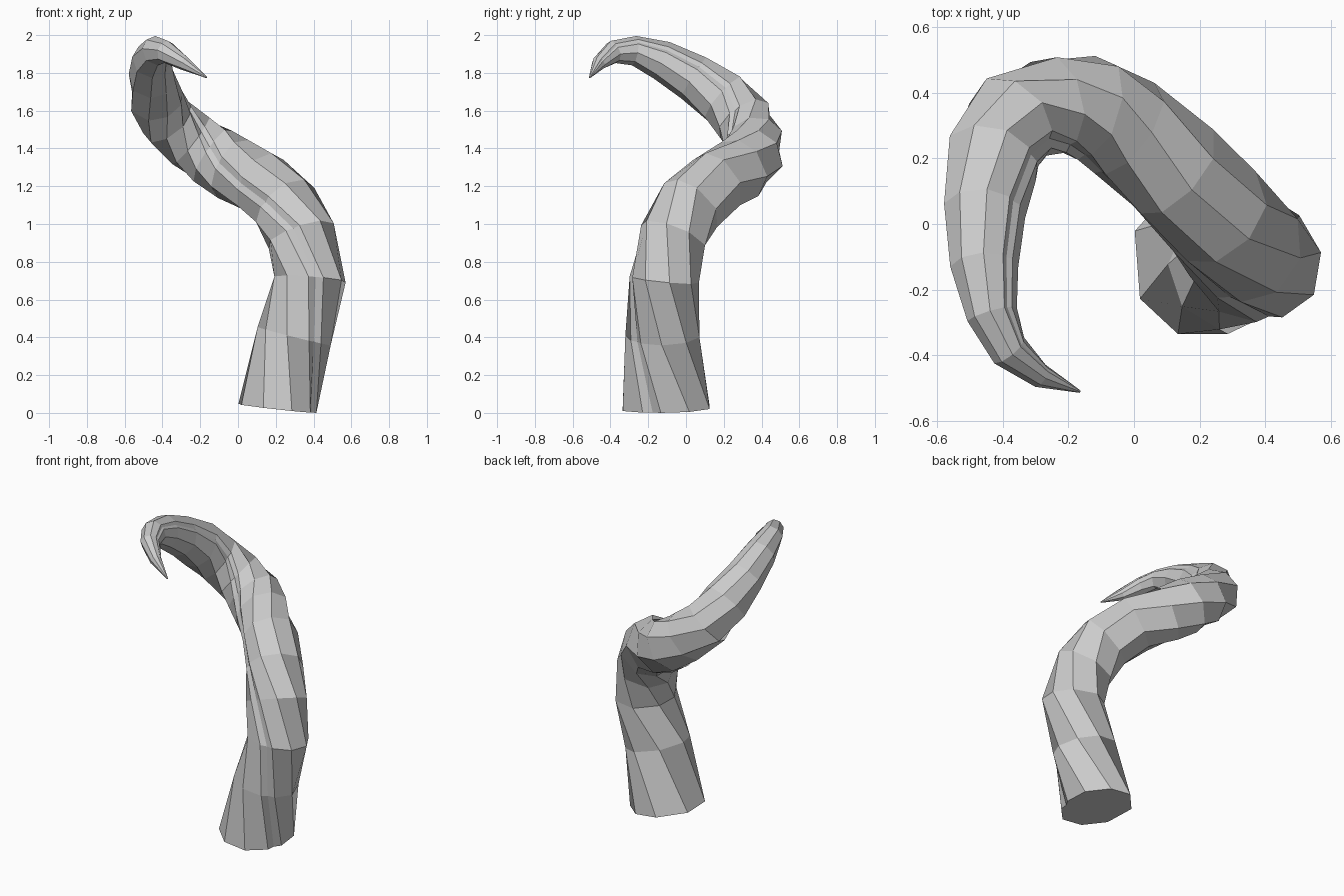
import bpy, bmesh
from math import radians, cos, sin
from mathutils import Vector

if "Cube" in bpy.data.objects:
    bpy.data.objects.remove(bpy.data.objects["Cube"])

# Spine: x, y, z, radius, heading of the crease in degrees
spine = [
    (.21, -.105, .028, .212, -20), (.297, -.125, .41, .19, -50),
    (.381, -.12, .71, .183, -80), (.335, -.073, .94, .178, -100),
    (.25, .025, 1.105, .173, -125), (.12, .16, 1.222, .168, -135),
    (-.025, .285, 1.295, .165, -120), (-.135, .35, 1.365, .163, -105),
    (-.25, .358, 1.445, .152, -85), (-.37, .31, 1.55, .15, -45),
    (-.43, .20, 1.668, .144, -20), (-.455, .04, 1.778, .121, 0),
    (-.456, -.13, 1.872, .1, 5), (-.432, -.275, 1.922, .075, 20),
    (-.38, -.385, 1.915, .058, 45), (-.285, -.462, 1.855, .036, 60),
    (-.165, -.51, 1.78, .004, 70)]

# Cross-section: angle from the crease, radius factor
profile = [(0, .9), (13, .98), (50, 1.05), (90, 1.05), (130, 1.05), (180, 1.05),
           (230, 1.05), (270, 1.05), (310, 1.05), (347, .98)]

# Tentacle: rings swept along the spine, joined with flat faces
bm = bmesh.new()
points = [Vector(s[:3]) for s in spine]
rings = []
for i, (x, y, z, r, heading) in enumerate(spine):
    tangent = (points[min(i + 1, len(points) - 1)] - points[max(i - 1, 0)]).normalized()
    if i == 0:  # the cut base lies nearly level
        tangent = (tangent + Vector((0, 0, 1))).normalized()
    lift = min(.9, max(0, (i - 5) * .22))
    u = Vector((cos(radians(heading)), sin(radians(heading)), lift))
    u = (u - tangent * u.dot(tangent)).normalized()
    v = tangent.cross(u)
    rings.append([bm.verts.new(points[i] + r * k * (u * cos(radians(a)) + v * sin(radians(a))))
                  for a, k in profile])

# Base is slightly deeper than wide
for vert in rings[0]:
    vert.co.y = y_mid + (vert.co.y - y_mid) * 1.1 if (y_mid := spine[0][1]) else 0

n = len(profile)
for a, b in zip(rings, rings[1:]):
    for j in range(n):
        k = (j + 1) % n
        bm.faces.new((a[j], a[k], b[k], b[j]))

# Base cap and tip cap
bm.faces.new(rings[0][::-1])
bm.faces.new(rings[-1])
bmesh.ops.recalc_face_normals(bm, faces=bm.faces)

# Rest the base on the ground
low = min(v.co.z for v in bm.verts)
bmesh.ops.translate(bm, verts=bm.verts, vec=(0, 0, -low))

mesh = bpy.data.meshes.new("tentacle")
bm.to_mesh(mesh)
bm.free()
bpy.context.collection.objects.link(bpy.data.objects.new("tentacle", mesh))
